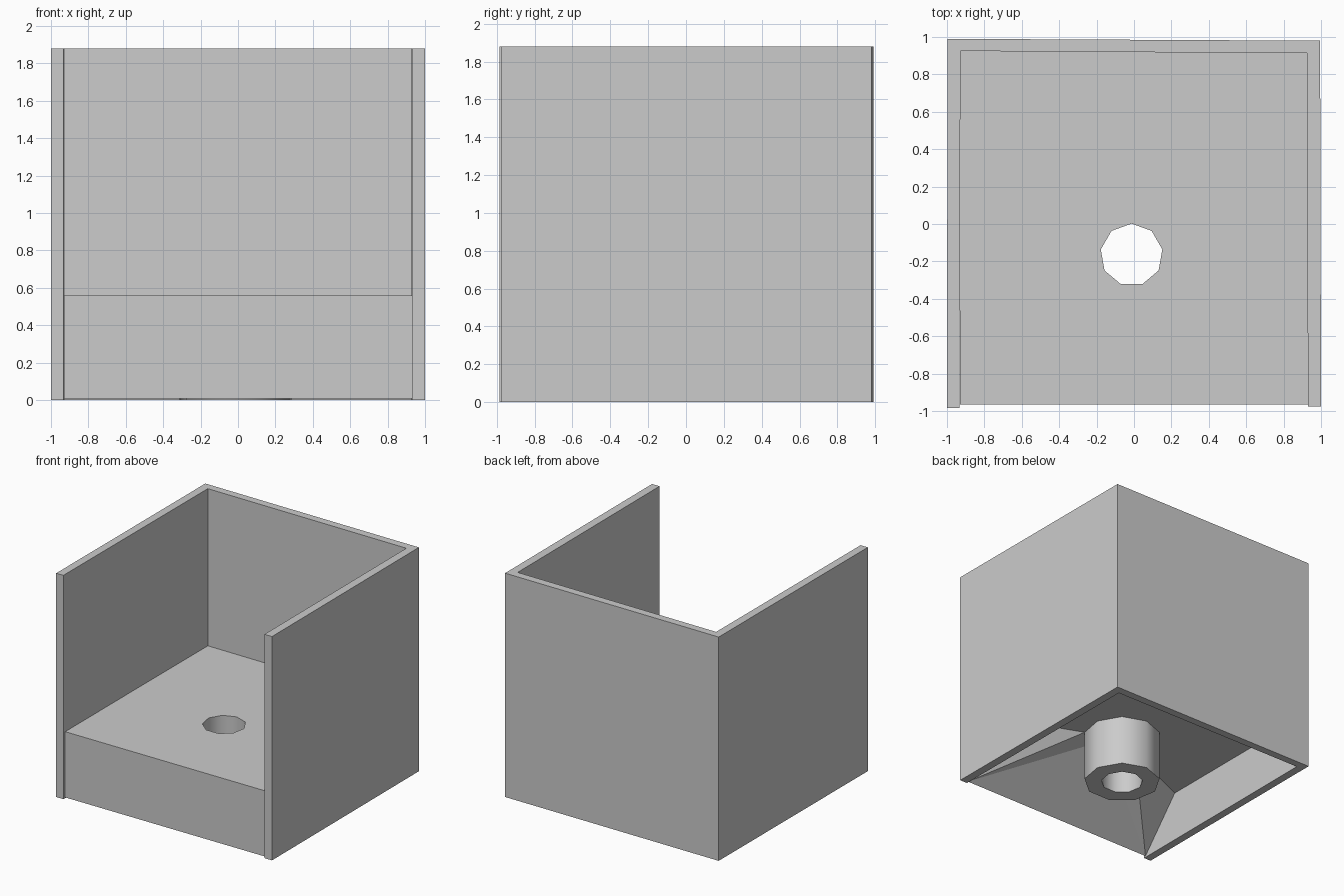
import bpy, bmesh
from math import cos, sin, radians
from mathutils import Vector

if "Cube" in bpy.data.objects:
    bpy.data.objects.remove(bpy.data.objects["Cube"])

FLOOR, UNDER = 0.56, 0.43          # floor top and underside heights
UP, DOWN = Vector((0, 0, 1)), Vector((0, 0, -1))
CX, CY = -0.013, -0.165            # drain centre


def make(name, faces):
    """Build an object from (points, outward direction) pairs."""
    bm = bmesh.new()
    for pts, facing in faces:
        f = bm.faces.new([bm.verts.new(p) for p in pts])
        f.normal_update()
        if f.normal.dot(Vector(facing)) < 0:
            f.normal_flip()
    bmesh.ops.remove_doubles(bm, verts=bm.verts, dist=1e-4)
    mesh = bpy.data.meshes.new(name)
    bm.to_mesh(mesh)
    bm.free()
    ob = bpy.data.objects.new(name, mesh)
    bpy.context.collection.objects.link(ob)
    return ob


def ring(angles, r, z):
    return [(CX + r * cos(radians(a)), CY + r * sin(radians(a)), z) for a in angles]


# U-shaped side and back walls, extruded from their plan
plan = [(-1, -0.985), (-0.933, -0.985), (-0.928, 0.925), (0.925, 0.913),
        (0.93, -0.977), (1, -0.977), (0.995, 0.98), (-0.997, 0.99)]
bm = bmesh.new()
base = bm.faces.new([bm.verts.new((x, y, 0)) for x, y in plan])
ext = bmesh.ops.extrude_face_region(bm, geom=[base], use_keep_orig=True)
bmesh.ops.translate(bm, vec=(0, 0, 1.88),
                    verts=[v for v in ext["geom"] if isinstance(v, bmesh.types.BMVert)])
bmesh.ops.recalc_face_normals(bm, faces=bm.faces)
mesh = bpy.data.meshes.new("walls")
bm.to_mesh(mesh)
bm.free()
bpy.context.collection.objects.link(bpy.data.objects.new("walls", mesh))

# Raised floor: top with drain hole, front panel, underside and front ramp
X, F = 0.93, -0.965
fl, fr = (-X, F, FLOOR), (X, F, FLOOR)
bl, br = (-X, 0.925, FLOOR), (X, 0.915, FLOOR)
low_l, low_r = (-X, F, 0.008), (X, F, 0.008)
wall_l, wall_r = (-X, -0.60, UNDER), (X, -0.58, UNDER)
R_OUT, R_IN = 0.305, 0.167
v210, v250, v290, v330 = ring([210, 250, 290, 330], R_OUT, UNDER)
make("raised_floor", [
    ([bl, fl] + ring(range(250, 89, -40), R_IN, FLOOR), UP),
    ([bl] + ring(range(90, -111, -40), R_IN, FLOOR) + [fl, fr, br], UP),
    ([fl, fr, low_r, low_l], (0, -1, 0)),
    ([wall_l, (-X, 0.925, UNDER), (X, 0.915, UNDER), wall_r]
     + ring(range(-30, 211, 40), R_OUT, UNDER), DOWN),
    ([low_l, wall_l, v210], DOWN),
    ([low_l, v210, v250], DOWN),
    ([low_l, v250, v290, low_r], DOWN),
    ([low_r, v290, v330], DOWN),
    ([low_r, v330, wall_r], DOWN),
])

# Nine-sided drain tube hanging from the floor
tube = []
for a in range(90, 450, 40):
    seg, mid = (a, a + 40), radians(a + 20)
    out = Vector((cos(mid), sin(mid), 0))
    o0, i0 = ring(seg, R_OUT, 0), ring(seg, R_IN, 0)
    tube += [(o0 + ring(seg, R_OUT, UNDER)[::-1], out),
             (i0 + ring(seg, R_IN, FLOOR)[::-1], -out),
             (o0 + i0[::-1], DOWN)]
ob = make("drain_tube", tube)
bpy.context.view_layer.objects.active = ob
ob.select_set(True)
bpy.ops.object.shade_smooth_by_angle(angle=radians(50))
